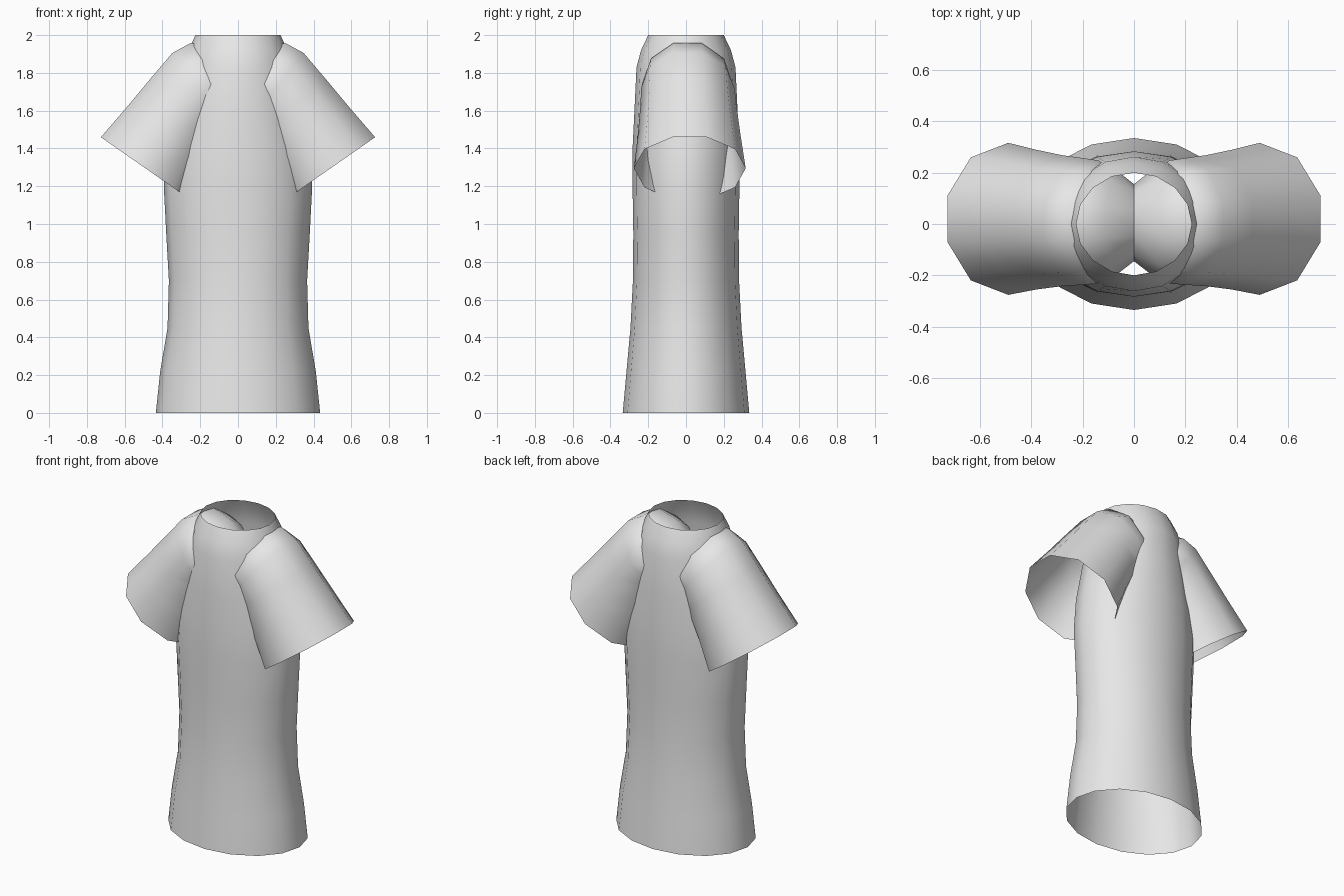
import bpy, math

if "Cube" in bpy.data.objects:
    bpy.data.objects.remove(bpy.data.objects["Cube"])

cloth = bpy.data.materials.new("light_grey_cloth")
cloth.diffuse_color = (0.8, 0.8, 0.8, 1)
cloth.use_nodes = True
cloth.node_tree.nodes["Principled BSDF"].inputs["Base Color"].default_value = cloth.diffuse_color


def tube(name, rings, angle):
    """Open tube skinned through equal-sized rings of points."""
    n = len(rings[0])
    verts = [p for ring in rings for p in ring]
    faces = [(r * n + i, r * n + (i + 1) % n, (r + 1) * n + (i + 1) % n, (r + 1) * n + i)
             for r in range(len(rings) - 1) for i in range(n)]
    mesh = bpy.data.meshes.new(name)
    mesh.from_pydata(verts, [], faces)
    mesh.materials.append(cloth)
    obj = bpy.data.objects.new(name, mesh)
    bpy.context.collection.objects.link(obj)
    bpy.ops.object.select_all(action='DESELECT')
    obj.select_set(True)
    bpy.context.view_layer.objects.active = obj
    bpy.ops.object.shade_smooth_by_angle(angle=math.radians(angle))
    return obj


# Shirt body: height, half width, half depth
body = [(0, .435, .335), (.22, .412, .315), (.45, .373, .294), (.7, .366, .281),
        (.95, .38, .279), (1.2, .393, .283), (1.4, .375, .283), (1.6, .335, .273),
        (1.83, .285, .262), (1.92, .262, .238), (2.0, .225, .2)]
N = 16
tube("shirt_body", [[(w * math.cos(2 * math.pi * i / N), d * math.sin(2 * math.pi * i / N), z)
                     for i in range(N)] for z, w, d in body], 50)

# Sleeve: centre x, centre z, half-axis x, half-axis z, half depth, y offset
# from the open cuff up over the shoulder to the middle of the neck
sleeve = [(.49, 1.295, .248, .173, .296, .02), (.38, 1.47, .212, .165, .272, .017),
          (.28, 1.62, .19, .16, .255, .013), (.2, 1.72, .155, .195, .247, .01),
          (.14, 1.74, .115, .23, .24, .008), (.07, 1.72, .04, .21, .205, .006),
          (0, 1.68, 0, .16, .15, .005)]
M = 10
for side, label in ((1, "right_sleeve"), (-1, "left_sleeve")):
    rings = []
    for cx, cz, hx, hz, d, oy in sleeve:
        ring = []
        for i in range(M):
            a = side * math.pi * (2 * i + 1) / M
            ring.append((side * (cx + hx * math.cos(a)), oy + d * math.sin(a),
                         cz + hz * math.cos(a)))
        rings.append(ring)
    tube(label, rings, 60)
